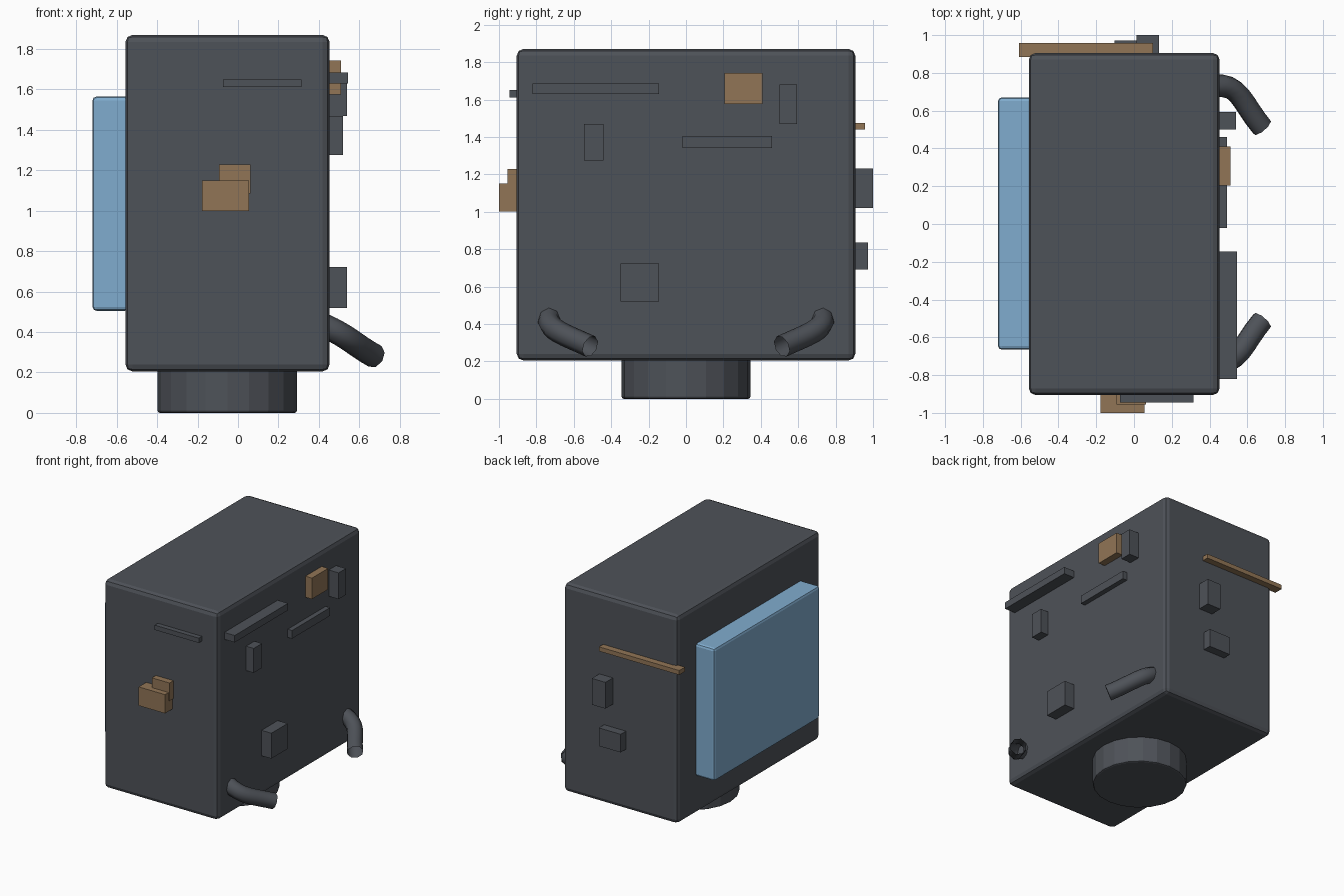
import bpy
import bmesh
from mathutils import Matrix, Vector

if "Cube" in bpy.data.objects:
    bpy.data.objects.remove(bpy.data.objects["Cube"], do_unlink=True)


def material(name, rgb):
    mat = bpy.data.materials.new(name)
    mat.use_nodes = True
    mat.diffuse_color = (*rgb, 1)
    mat.node_tree.nodes["Principled BSDF"].inputs["Base Color"].default_value = (*rgb, 1)
    return mat


GREY = material("slate grey", (0.076, 0.084, 0.098))
BLUE = material("light blue", (0.216, 0.413, 0.62))
BROWN = material("tan brown", (0.283, 0.178, 0.093))


def finish(name, bm, mat, bevel, segments=2):
    mesh = bpy.data.meshes.new(name)
    bm.to_mesh(mesh)
    bm.free()
    mesh.materials.append(mat)
    obj = bpy.data.objects.new(name, mesh)
    bpy.context.collection.objects.link(obj)
    if bevel:
        mod = obj.modifiers.new("Bevel", "BEVEL")
        mod.width = bevel
        mod.segments = segments
        mod.limit_method = "ANGLE"
    return obj


def box(name, x, y, z, mat=GREY, bevel=0):
    """Box spanning the (low, high) ranges x, y, z."""
    spans = (x, y, z)
    centre = Vector([(a + b) / 2 for a, b in spans])
    size = Vector([b - a for a, b in spans])
    bm = bmesh.new()
    bmesh.ops.create_cube(bm, size=1, matrix=Matrix.LocRotScale(centre, None, size))
    return finish(name, bm, mat, bevel)


# Main housing and the blue panel on its right side
LEFT, FRONT, BACK = 0.453, -0.905, 0.905
box("housing", (-0.557, LEFT), (FRONT, BACK), (0.205, 1.87), GREY, 0.035)
box("side_panel", (-0.72, -0.54), (-0.665, 0.67), (0.505, 1.565), BLUE, 0.02)

# Round foot
bm = bmesh.new()
bmesh.ops.create_cone(bm, cap_ends=True, segments=20, radius1=0.345, radius2=0.345,
                      depth=0.23, matrix=Matrix.Translation((-0.053, 0, 0.115)))
finish("round_foot", bm, GREY, 0.012)

# Blocks on the left side: y range, z range, outer x
for name, y, z, out, mat in (
    ("left_long_bar", (-0.82, -0.145), (1.63, 1.685), 0.545, GREY),
    ("left_upper_block", (-0.545, -0.44), (1.275, 1.47), 0.52, GREY),
    ("left_short_bar", (-0.02, 0.46), (1.34, 1.405), 0.492, GREY),
    ("left_brown_block", (0.205, 0.41), (1.575, 1.743), 0.51, BROWN),
    ("left_rear_block", (0.5, 0.593), (1.47, 1.68), 0.54, GREY),
    ("left_lower_block", (-0.35, -0.145), (0.52, 0.723), 0.54, GREY),
):
    box(name, (LEFT - 0.02, out), y, z, mat)

# Blocks on the front: x range, z range, outer y
for name, x, z, out, mat in (
    ("front_bar", (-0.075, 0.315), (1.612, 1.65), -0.945, GREY),
    ("front_brown_block", (-0.178, 0.055), (1.0, 1.15), -1.0, BROWN),
    ("front_brown_backing", (-0.093, 0.063), (1.085, 1.228), -0.955, BROWN),
):
    box(name, x, (out, FRONT + 0.02), z, mat)

# Blocks on the back: x range, z range, outer y
for name, x, z, out, mat in (
    ("back_brown_bar", (-0.61, 0.1), (1.44, 1.475), 0.957, BROWN),
    ("back_upper_block", (0.012, 0.133), (1.02, 1.23), 1.0, GREY),
    ("back_lower_block", (-0.103, 0.09), (0.69, 0.835), 0.972, GREY),
):
    box(name, x, (BACK - 0.02, out), z, mat)

# Two open bent pipes, mirrored front to back
for name, side in (("front_pipe", -1), ("back_pipe", 1)):
    curve = bpy.data.curves.new(name, "CURVE")
    curve.dimensions = "3D"
    curve.bevel_depth = 0.06
    curve.bevel_resolution = 2
    curve.resolution_u = 8
    spline = curve.splines.new("BEZIER")
    spline.bezier_points.add(1)
    path = [Vector((x, y * side, z)) for x, y, z in (
        (0.42, 0.73, 0.435), (0.56, 0.75, 0.37), (0.57, 0.64, 0.34), (0.678, 0.512, 0.28))]
    start, end = spline.bezier_points
    for point in (start, end):
        point.handle_left_type = point.handle_right_type = "FREE"
    start.co, start.handle_right = path[0], path[1]
    start.handle_left = 2 * path[0] - path[1]
    end.handle_left, end.co = path[2], path[3]
    end.handle_right = 2 * path[3] - path[2]
    curve.materials.append(GREY)
    pipe = bpy.data.objects.new(name, curve)
    bpy.context.collection.objects.link(pipe)
